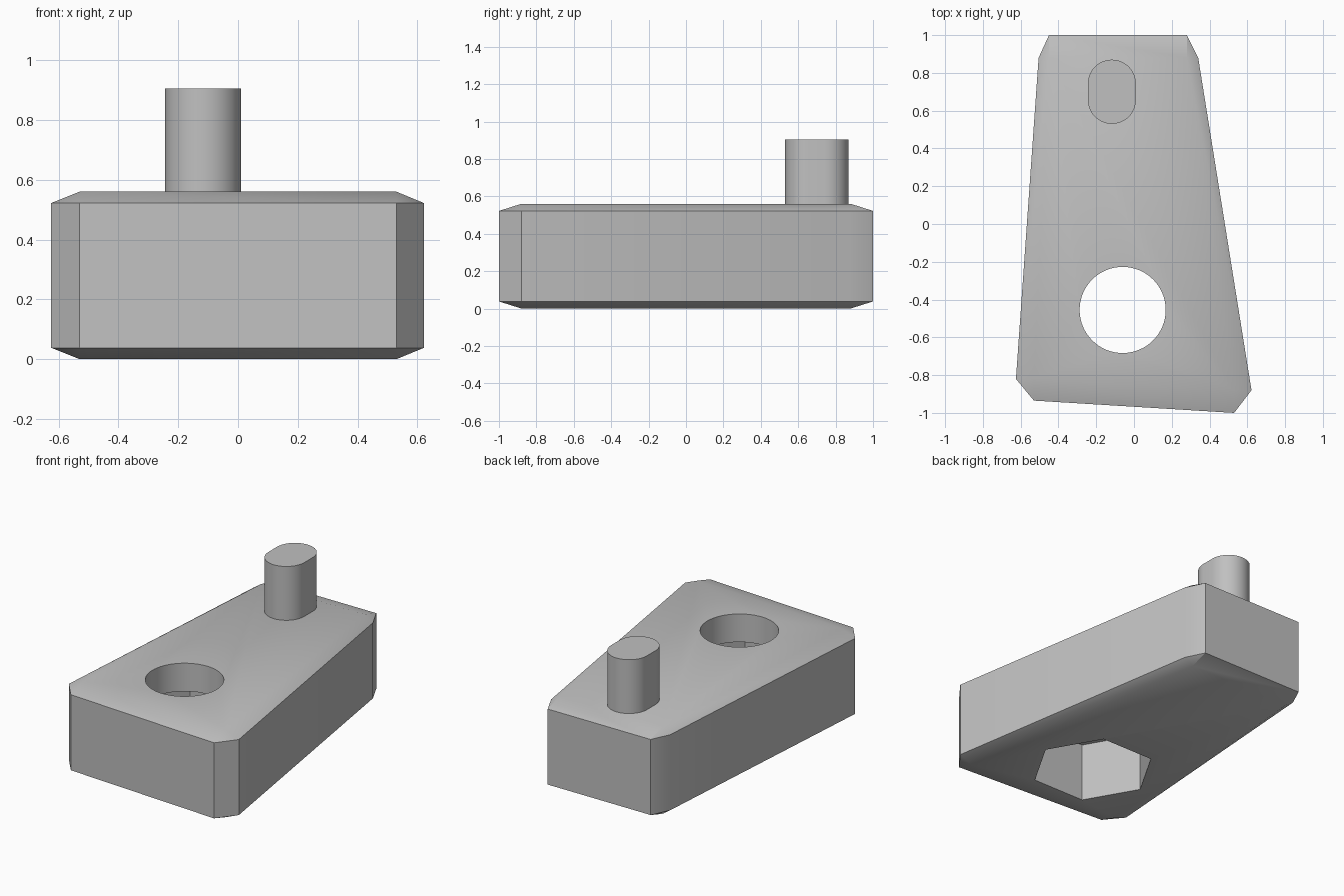
import bpy, bmesh, math

cube = bpy.data.objects.get("Cube")
if cube:
    bpy.data.objects.remove(cube, do_unlink=True)

grey = bpy.data.materials.new("plain grey")
grey.use_nodes = True
colour = (0.53, 0.53, 0.53, 1)
grey.diffuse_color = colour
grey.node_tree.nodes["Principled BSDF"].inputs["Base Color"].default_value = colour


def make_object(name, bm):
    mesh = bpy.data.meshes.new(name)
    bmesh.ops.recalc_face_normals(bm, faces=bm.faces)
    bm.to_mesh(mesh)
    bm.free()
    obj = bpy.data.objects.new(name, mesh)
    mesh.materials.append(grey)
    bpy.context.collection.objects.link(obj)
    return obj


def prism(name, outline, low, high):
    """Extrude a flat outline between two heights."""
    bm = bmesh.new()
    face = bm.faces.new([bm.verts.new((x, y, low)) for x, y in outline])
    top = bmesh.ops.extrude_face_region(bm, geom=[face])["geom"]
    verts = [v for v in top if isinstance(v, bmesh.types.BMVert)]
    bmesh.ops.translate(bm, verts=verts, vec=(0, 0, high - low))
    return make_object(name, bm)


def ring(cx, cy, radius, count):
    return [(cx + radius * math.cos(2 * math.pi * i / count),
             cy + radius * math.sin(2 * math.pi * i / count)) for i in range(count)]


def activate(obj):
    bpy.ops.object.select_all(action="DESELECT")
    obj.select_set(True)
    bpy.context.view_layer.objects.active = obj


def smooth(obj):
    activate(obj)
    bpy.ops.object.shade_smooth_by_angle(angle=math.radians(30))


# Tapered body: each corner of the flat faces spreads to two wall corners
HEIGHT, CHAMFER = 0.56, 0.038
corners = [  # x, y, sideways spread, lengthways spread
    (-0.45, 0.88, -0.055, 0.12),
    (0.28, 0.88, 0.06, 0.12),
    (0.53, -0.88, 0.092, -0.12),
    (-0.53, -0.82, -0.095, -0.115),
]
bm = bmesh.new()
for x, y, dx, dy in corners:
    for flat, wall in ((0, CHAMFER), (HEIGHT, HEIGHT - CHAMFER)):
        for point in ((x, y, flat), (x + dx, y, wall), (x, y + dy, wall)):
            bm.verts.new(point)
bmesh.ops.convex_hull(bm, input=bm.verts)
bmesh.ops.dissolve_limit(bm, angle_limit=math.radians(0.3),
                         verts=bm.verts, edges=bm.edges)
body = make_object("body", bm)

# Round through hole opening into a hexagonal pocket underneath
HOLE = (-0.06, -0.455)
cutters = [
    prism("pocket_cutter", ring(*HOLE, 0.37, 6), -0.1, 0.38),
    prism("hole_cutter", ring(*HOLE, 0.228, 64), 0.2, 0.7),
]
for cutter in cutters:
    cutter.hide_render = True
    cut = body.modifiers.new("cut", "BOOLEAN")
    cut.operation = "DIFFERENCE"
    cut.solver = "EXACT"
    cut.object = cutter
    activate(body)
    bpy.ops.object.modifier_apply(modifier=cut.name)
    bpy.data.objects.remove(cutter, do_unlink=True)
smooth(body)

# Upright pin with a slot-shaped section
STEPS, RADIUS, STRAIGHT = 24, 0.127, 0.043
outline = []
for half in (0, 1):
    for i in range(STEPS + 1):
        a = math.pi * (half + i / STEPS)
        shift = -STRAIGHT if half else STRAIGHT
        outline.append((-0.117 + RADIUS * math.cos(a),
                        0.7 + shift + RADIUS * math.sin(a)))
pin = prism("pin", outline, 0.54, 0.905)
smooth(pin)
